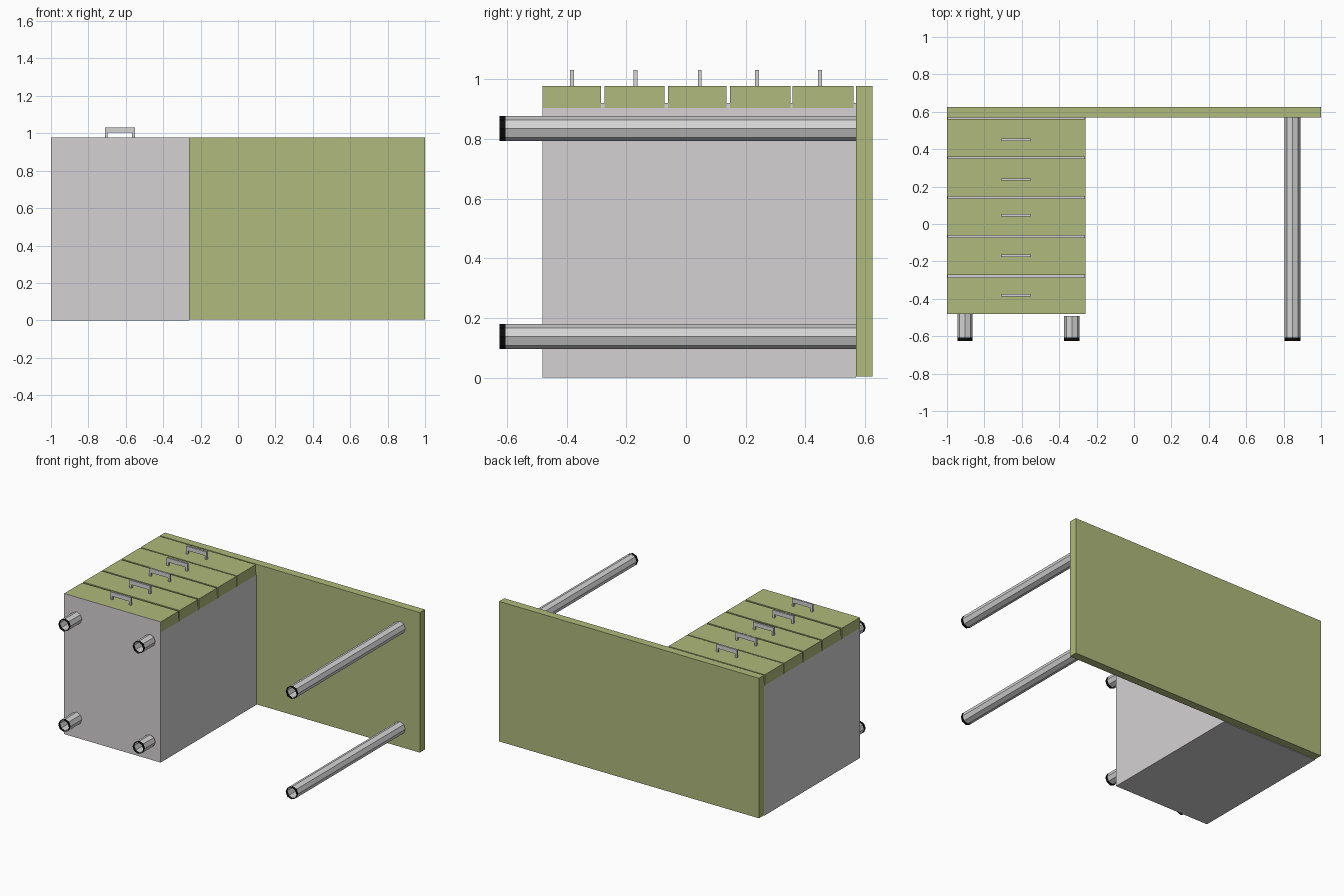
import bpy
import bmesh
from math import pi
from mathutils import Matrix

if "Cube" in bpy.data.objects:
    bpy.data.objects.remove(bpy.data.objects["Cube"])


def material(name, colour):
    mat = bpy.data.materials.new(name)
    mat.use_nodes = True
    mat.diffuse_color = (*colour, 1)
    mat.node_tree.nodes["Principled BSDF"].inputs["Base Color"].default_value = (*colour, 1)
    return mat


GREEN = material("olive green", (0.43, 0.49, 0.20))
GREY = material("warm grey", (0.66, 0.64, 0.65))
METAL = material("metal grey", (0.66, 0.66, 0.66))
BLACK = material("black rubber", (0.004, 0.004, 0.004))


def finish(bm, name, mat):
    mesh = bpy.data.meshes.new(name)
    bm.to_mesh(mesh)
    bm.free()
    mesh.materials.append(mat)
    obj = bpy.data.objects.new(name, mesh)
    bpy.context.collection.objects.link(obj)
    return obj


def box(name, mat, xs, ys, zs):
    bm = bmesh.new()
    bmesh.ops.create_cube(bm, size=1)
    for v in bm.verts:
        v.co = [(r[0] + r[1]) / 2 + c * (r[1] - r[0]) for c, r in zip(v.co, (xs, ys, zs))]
    return finish(bm, name, mat)


def tube(name, mat, x, z, y0, y1, radius):
    """Open eight-sided tube along y."""
    bm = bmesh.new()
    place = Matrix.Translation((x, (y0 + y1) / 2, z)) @ Matrix.Rotation(pi / 2, 4, "X")
    bmesh.ops.create_cone(bm, cap_ends=False, segments=8, radius1=radius,
                          radius2=radius, depth=y1 - y0, matrix=place)
    return finish(bm, name, mat)


def handle(name, y):
    """Square bracket profile extruded along y."""
    x0, x1, wall, half = -0.711, -0.552, 0.014, 0.0065
    low, under, top = 0.976, 1.003, 1.032
    outline = [(x0, low), (x0 + wall, low), (x0 + wall, under), (x1 - wall, under),
               (x1 - wall, low), (x1, low), (x1, top), (x0, top)]
    bm = bmesh.new()
    face = bm.faces.new([bm.verts.new((x, y - half, z)) for x, z in outline])
    side = bmesh.ops.extrude_face_region(bm, geom=[face])
    moved = [g for g in side["geom"] if isinstance(g, bmesh.types.BMVert)]
    bmesh.ops.translate(bm, verts=moved, vec=(0, 2 * half, 0))
    bmesh.ops.recalc_face_normals(bm, faces=bm.faces)
    return finish(bm, name, METAL)


TOP = 0.978
LEFT, RIGHT = -1.0, -0.258
FRONT, BACK = -0.48, 0.57

# Desk top, standing upright behind the cabinet
box("desk_top", GREEN, (-1, 1), (BACK, 0.626), (0.004, TOP))

# Cabinet carcass with a rim that fits inside the drawer fronts
box("cabinet", GREY, (LEFT, RIGHT), (FRONT, BACK), (0, 0.904))
box("cabinet_rim", GREY, (LEFT + 0.003, RIGHT - 0.003), (FRONT + 0.003, BACK), (0.9, 0.921))
box("cabinet_base", GREY, (LEFT, RIGHT), (FRONT - 0.002, FRONT), (0, TOP))

# Five drawer fronts with bracket handles
drawers = [(-0.48, -0.286, -0.382), (-0.273, -0.072, -0.170), (-0.061, 0.136, 0.046),
           (0.147, 0.350, 0.238), (0.358, 0.562, 0.450)]
for i, (y0, y1, grip) in enumerate(drawers, 1):
    box(f"drawer_front_{i}", GREEN, (LEFT, RIGHT), (y0, y1), (0.904, TOP))
    handle(f"drawer_handle_{i}", grip)

# Two long legs and four short cabinet feet, each with a black end ring
supports = [("desk_leg", 0.847, BACK, 0.042),
            ("outer_foot", -0.904, FRONT, 0.041),
            ("inner_foot", -0.332, -0.492, 0.041)]
for name, x, end, radius in supports:
    for level, z in (("lower", 0.137), ("upper", 0.835)):
        tube(f"{level}_{name}", METAL, x, z, -0.606, end, radius)
        tube(f"{level}_{name}_ring", BLACK, x, z, -0.626, -0.606, radius)
